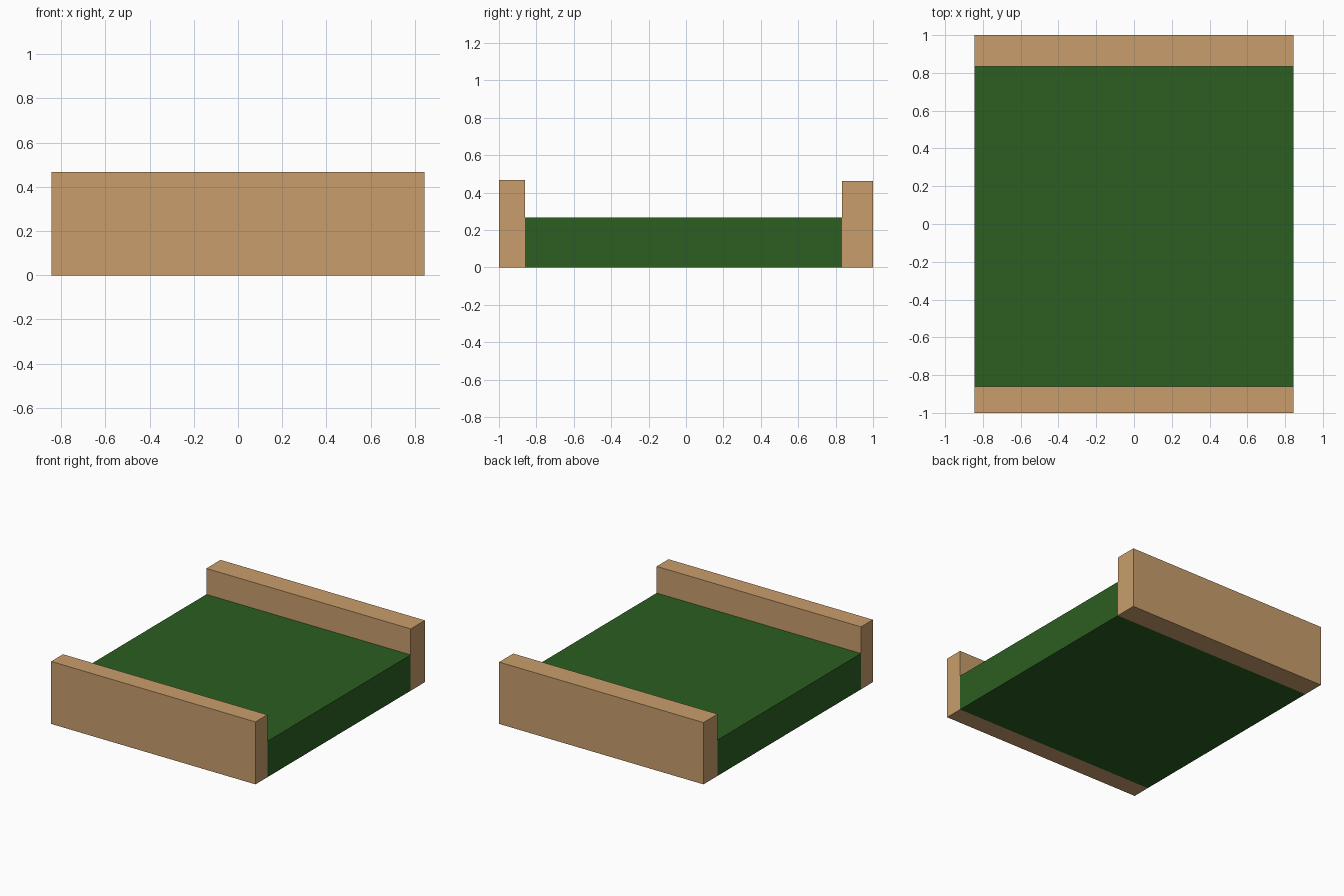
import bpy

cube = bpy.data.objects.get("Cube")
if cube:
    bpy.data.objects.remove(cube, do_unlink=True)


def make_material(name, color):
    mat = bpy.data.materials.new(name)
    mat.use_nodes = True
    mat.diffuse_color = color
    mat.node_tree.nodes["Principled BSDF"].inputs["Base Color"].default_value = color
    return mat


def make_block(name, y_min, y_max, height, mat):
    """Full-width box resting on the ground between two depths."""
    bpy.ops.mesh.primitive_cube_add(size=1, location=(0, (y_min + y_max) / 2, height / 2))
    block = bpy.context.object
    block.name = name
    block.scale = (WIDTH, y_max - y_min, height)
    bpy.ops.object.transform_apply(location=False, rotation=False, scale=True)
    block.data.materials.append(mat)
    return block


WIDTH = 1.69
FRONT_EDGE, BACK_EDGE = -0.86, 0.833

wood = make_material("tan wood", (0.58, 0.337, 0.15, 1))
green = make_material("dark green", (0.025, 0.112, 0.015, 1))

# Low green slab held between two taller wooden boards
make_block("green_slab", FRONT_EDGE, BACK_EDGE, 0.268, green)
make_block("front_board", -1, FRONT_EDGE, 0.467, wood)
make_block("back_board", BACK_EDGE, 1, 0.462, wood)
